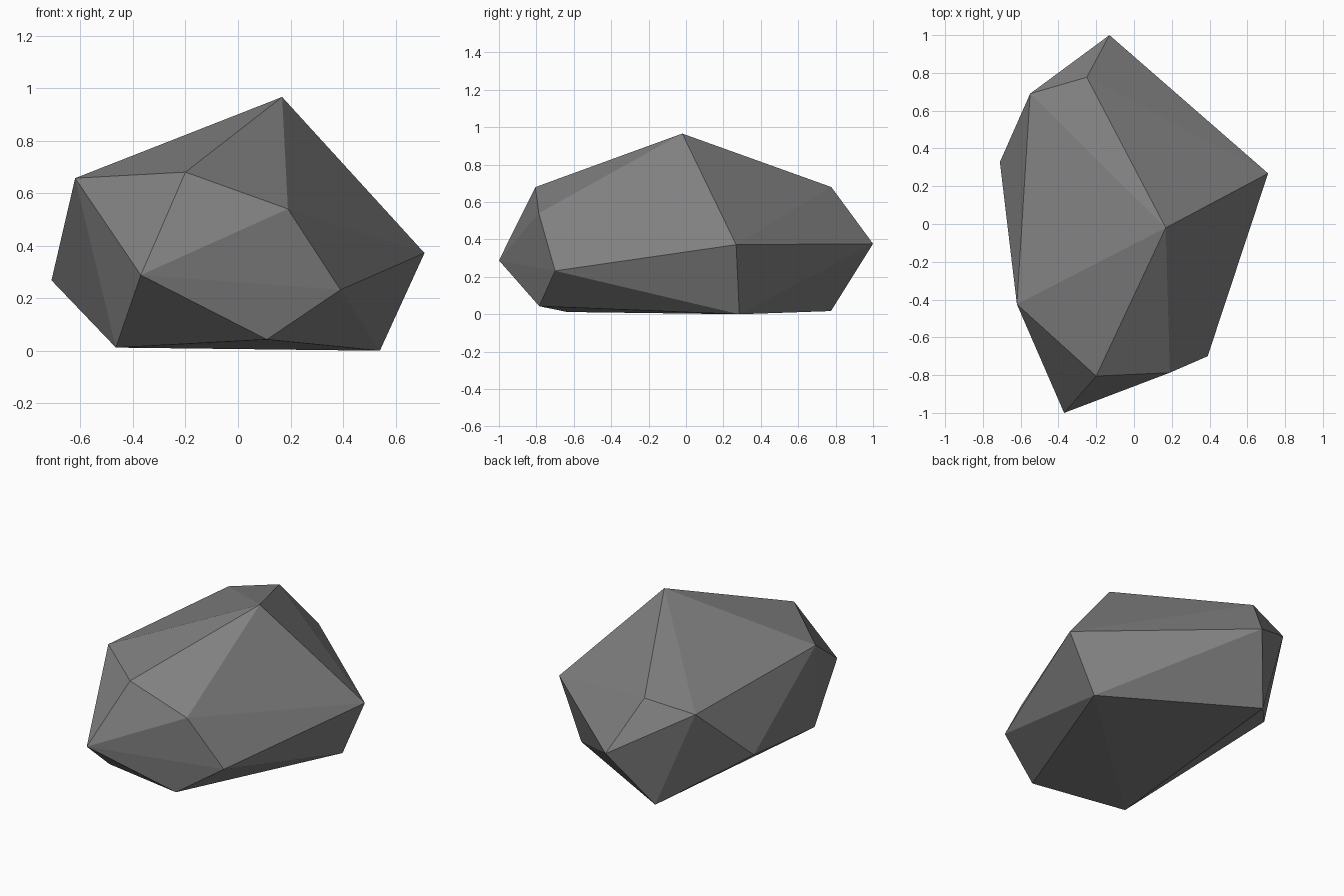
import bpy, bmesh

if "Cube" in bpy.data.objects:
    bpy.data.objects.remove(bpy.data.objects["Cube"])

# Corner points of a faceted boulder, grouped by level
base = [(-.465, -.635, .012), (.11, -.785, .043), (.54, .285, .0), (-.325, .775, .017)]
middle = [(-.37, -1.0, .288), (.39, -.70, .232), (.71, .268, .372),
          (-.13, 1.0, .377), (-.71, .328, .268)]
upper = [(-.62, -.425, .657), (-.20, -.805, .68), (.19, -.787, .54),
         (-.25, .777, .68), (-.55, .69, .62)]
peak = [(.168, -.02, .966)]

# Boulder: convex skin around the corners
bm = bmesh.new()
for p in base + middle + upper + peak:
    bm.verts.new(p)
bmesh.ops.convex_hull(bm, input=bm.verts[:])
bmesh.ops.recalc_face_normals(bm, faces=bm.faces[:])
mesh = bpy.data.meshes.new("boulder")
bm.to_mesh(mesh)
bm.free()
boulder = bpy.data.objects.new("boulder", mesh)
bpy.context.collection.objects.link(boulder)

# Stone grey
stone = bpy.data.materials.new("stone grey")
stone.diffuse_color = (.22, .22, .22, 1)
stone.use_nodes = True
stone.node_tree.nodes["Principled BSDF"].inputs["Base Color"].default_value = stone.diffuse_color
mesh.materials.append(stone)
